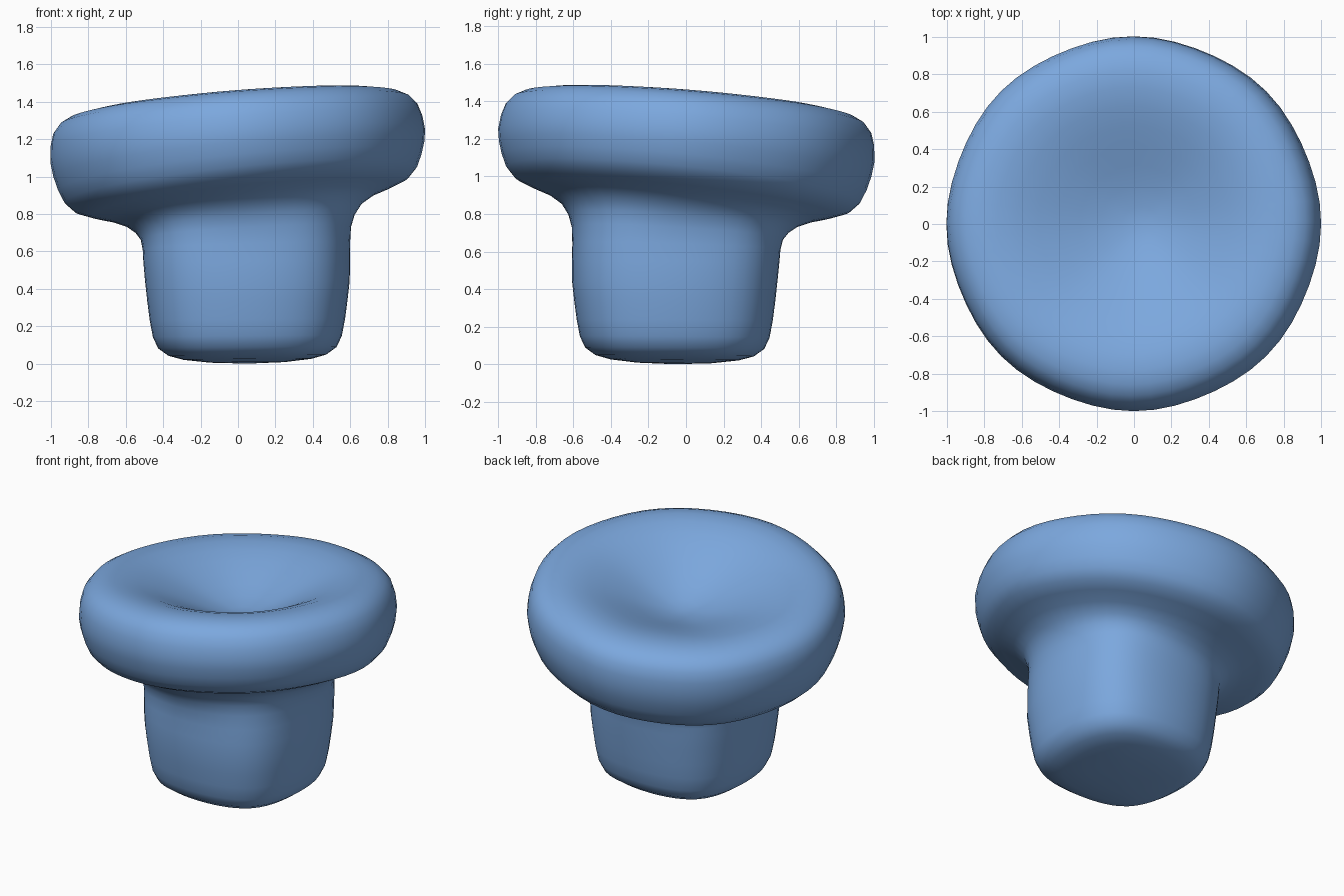
import bpy, bmesh, math

if "Cube" in bpy.data.objects:
    bpy.data.objects.remove(bpy.data.objects["Cube"])

SEGMENTS = 56

# Radius and height pairs from the stem bottom, around the cap rim, into the dish
PROFILE = [
    (0.20, 0.012), (0.34, 0.028), (0.42, 0.05), (0.475, 0.09), (0.503, 0.15),
    (0.52, 0.24), (0.533, 0.34), (0.545, 0.45), (0.55, 0.55), (0.552, 0.63),
    (0.56, 0.70), (0.585, 0.755), (0.63, 0.805), (0.71, 0.848), (0.81, 0.88),
    (0.89, 0.912), (0.94, 0.965), (0.968, 1.03), (0.988, 1.10), (0.998, 1.17),
    (0.99, 1.25), (0.97, 1.315), (0.93, 1.362), (0.875, 1.39), (0.80, 1.403),
    (0.71, 1.397), (0.61, 1.372), (0.51, 1.335), (0.41, 1.293), (0.31, 1.25),
    (0.21, 1.21), (0.10, 1.178),
]
RIM = max(range(len(PROFILE)), key=lambda i: PROFILE[i][0])


def smoothstep(a, b, v):
    t = min(1, max(0, (v - a) / (b - a)))
    return t * t * (3 - 2 * t)


def place(radius, height, angle, in_dish):
    """Rounded square stem blending into a tilted, slightly wavy round cap."""
    cap = smoothstep(0.6, 0.9, height)
    n = 2.65 - 0.65 * cap
    c, s = math.cos(angle), math.sin(angle)
    r = radius / (abs(c) ** n + abs(s) ** n) ** (1 / n)
    r *= 1 + 0.004 * math.sin(8 * angle + 1.5)
    offset = 1 - smoothstep(0.45, 0.9, height)
    x = r * c + 0.05 * offset
    y = r * s - 0.06 * offset
    if in_dish:
        # Dish bottom sits a little towards the front right
        shift = 1 - smoothstep(0.0, 0.8, radius)
        x += 0.04 * shift
        y -= 0.01 * shift
    # Cap tilts down towards the back left, its underside more than its top
    low = 1 - smoothstep(0.0, 0.6, height)
    tilt = smoothstep(0.5, 0.86, height)
    slope = 0.102 - 0.022 * smoothstep(0.95, 1.3, height)
    z = height + tilt * slope * (x - y) + low * 0.008 * (x - y)
    x -= tilt * 0.08 * (height - 1.15)
    y += tilt * 0.08 * (height - 1.15)
    return x, y, z


bm = bmesh.new()
rings = []
for i, (radius, height) in enumerate(PROFILE):
    rings.append([bm.verts.new(place(radius, height, 2 * math.pi * k / SEGMENTS, i > RIM))
                  for k in range(SEGMENTS)])
for a, b in zip(rings, rings[1:]):
    for k in range(SEGMENTS):
        j = (k + 1) % SEGMENTS
        bm.faces.new((a[k], a[j], b[j], b[k]))

# Close the stem bottom and the dish centre
for ring, (height, dish) in ((rings[0], (0.005, False)), (rings[-1], (1.165, True))):
    tip = bm.verts.new(place(0, height, 0, dish))
    for k in range(SEGMENTS):
        bm.faces.new((ring[k], ring[(k + 1) % SEGMENTS], tip))
bmesh.ops.recalc_face_normals(bm, faces=bm.faces)

# Rest on the ground
lowest = min(v.co.z for v in bm.verts)
for v in bm.verts:
    v.co.z -= lowest

mesh = bpy.data.meshes.new("dished_knob")
bm.to_mesh(mesh)
bm.free()
knob = bpy.data.objects.new("dished_knob", mesh)
bpy.context.collection.objects.link(knob)

blue = bpy.data.materials.new("soft blue")
blue.diffuse_color = (0.2, 0.39, 0.73, 1)
blue.use_nodes = True
blue.node_tree.nodes["Principled BSDF"].inputs["Base Color"].default_value = blue.diffuse_color
mesh.materials.append(blue)

bpy.context.view_layer.objects.active = knob
knob.select_set(True)
bpy.ops.object.shade_smooth_by_angle(angle=math.radians(40))
